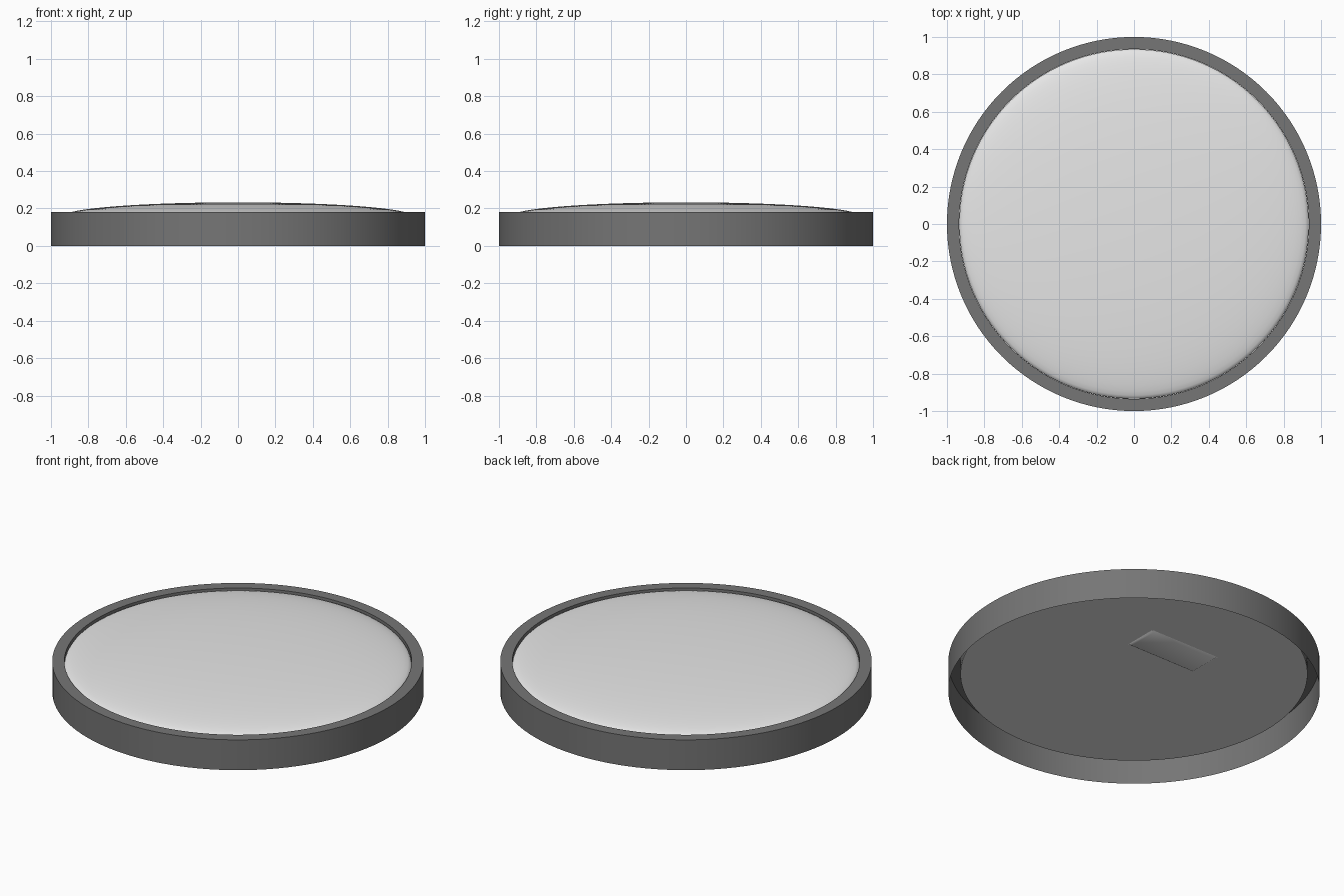
import bpy, bmesh, math

if "Cube" in bpy.data.objects:
    bpy.data.objects.remove(bpy.data.objects["Cube"])

SEGMENTS = 128


def material(name, rgb):
    m = bpy.data.materials.new(name)
    m.diffuse_color = (*rgb, 1.0)
    m.use_nodes = True
    m.node_tree.nodes["Principled BSDF"].inputs["Base Color"].default_value = m.diffuse_color
    return m


DARK = material("dark grey metal", (0.18, 0.18, 0.18))
LIGHT = material("frosted white", (0.8, 0.8, 0.8))


def finish(bm, name, mat):
    mesh = bpy.data.meshes.new(name)
    bm.to_mesh(mesh)
    bm.free()
    mesh.materials.append(mat)
    obj = bpy.data.objects.new(name, mesh)
    bpy.context.collection.objects.link(obj)
    bpy.ops.object.select_all(action='DESELECT')
    obj.select_set(True)
    bpy.context.view_layer.objects.active = obj
    bpy.ops.object.shade_smooth_by_angle(angle=math.radians(35))
    return obj


def lathe(name, profile, mat):
    """Spin an (r, z) profile, listed from bottom outside to top inside."""
    bm = bmesh.new()
    verts = [bm.verts.new((r, 0, z)) for r, z in profile]
    edges = [bm.edges.new(pair) for pair in zip(verts, verts[1:])]
    bmesh.ops.spin(bm, geom=verts + edges, axis=(0, 0, 1), cent=(0, 0, 0),
                   angle=math.tau, steps=SEGMENTS)
    bmesh.ops.remove_doubles(bm, verts=bm.verts, dist=1e-5)
    bmesh.ops.recalc_face_normals(bm, faces=bm.faces)
    # Make the top of the part face upward
    top = max(bm.faces, key=lambda f: f.calc_center_median().z)
    if top.normal.z < -0.1:
        bmesh.ops.reverse_faces(bm, faces=bm.faces)
    return finish(bm, name, mat)


# Outer rim: open underneath, flat top, short inner wall
lathe("outer_rim", [(1, 0), (1, 0.18), (0.935, 0.18), (0.935, 0.106)], DARK)

# Diffuser: flat underside, straight side and shallow dome, just below the rim
R, Z0, H = 0.934, 0.159, 0.074
dome = [(R * math.cos(a), Z0 + H * math.sin(a))
        for a in (math.pi / 2 * i / 16 for i in range(16))]
lathe("diffuser", [(0, 0.105), (R, 0.105)] + dome + [(0, Z0 + H)], LIGHT)

# Small raised cover under the diffuser, with sloping edges
bm = bmesh.new()
bmesh.ops.create_cube(bm, size=1)
for v in bm.verts:
    inset = 0.015 if v.co.z < 0 else 0
    v.co.x = math.copysign(0.23 - inset, v.co.x)
    v.co.y = 0.325 + math.copysign(0.103 - inset, v.co.y)
    v.co.z = 0.097 if v.co.z < 0 else 0.106
finish(bm, "underside_cover", LIGHT)
